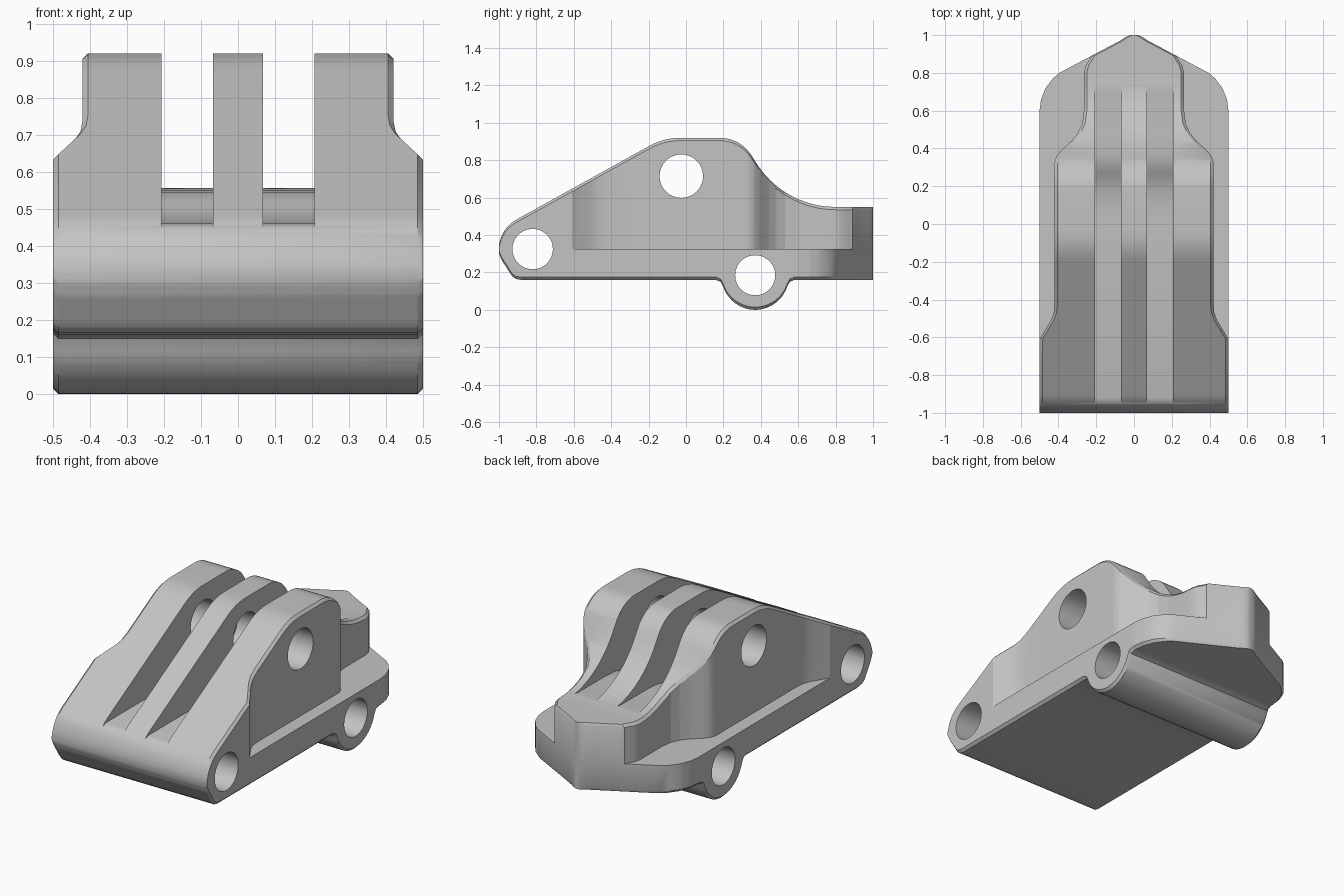
import bpy, bmesh, math

cube = bpy.data.objects.get("Cube")
if cube:
    bpy.data.objects.remove(cube, do_unlink=True)

grey = bpy.data.materials.new("light_grey")
grey.use_nodes = True
colour = (0.55, 0.55, 0.55, 1)
grey.diffuse_color = colour
grey.node_tree.nodes["Principled BSDF"].inputs["Base Color"].default_value = colour


def arc(cy, cz, r, start, end, steps):
    """Points on a circular arc, angles in degrees."""
    angles = [math.radians(start + (end - start) * i / steps) for i in range(steps + 1)]
    return [(cy + r * math.cos(a), cz + r * math.sin(a)) for a in angles]


def sample(curve, y):
    """Linear lookup along a curve whose points are sorted by y."""
    if y <= curve[0][0]:
        return curve[0][1]
    for (a, va), (b, vb) in zip(curve, curve[1:]):
        if y <= b:
            return va + (vb - va) * (y - a) / max(b - a, 1e-9)
    return curve[-1][1]


def make_object(name, bm):
    bmesh.ops.recalc_face_normals(bm, faces=bm.faces)
    mesh = bpy.data.meshes.new(name)
    bm.to_mesh(mesh)
    bm.free()
    mesh.materials.append(grey)
    obj = bpy.data.objects.new(name, mesh)
    bpy.context.collection.objects.link(obj)
    return obj


def prism(name, outline, x0, x1):
    """Extrude a (y, z) outline along x."""
    bm = bmesh.new()
    ends = [[bm.verts.new((x, y, z)) for y, z in outline] for x in (x0, x1)]
    for end in ends:
        bm.faces.new(end)
    n = len(outline)
    for i in range(n):
        j = (i + 1) % n
        bm.faces.new((ends[0][i], ends[0][j], ends[1][j], ends[1][i]))
    return make_object(name, bm)


# Side profile: upper and lower edge
top = (arc(-.82, .325, .18, 172, 120, 8) + arc(-.03, .58, .34, 120, 90, 6)
       + arc(.18, .72, .2, 90, 35, 9) + arc(.8, 1.05, .5, 215, 270, 10) + [(1, .55)])
bottom = ([(-1, .3), (-.985, .265), (-.93, .18), (-.91, .165), (-.88, .16), (.16, .16), (.185, .15)]
          + arc(.37, .18, .18, 198, 342, 20) + [(.555, .15), (.58, .16), (1, .16)])

# Plan profile: half width of the base flange and of the upper block
base_width = ([(-1, .5), (.6, .5), (.66, .492), (.72, .468), (.77, .43), (.8, .395),
               (.97, .075), (.99, .045), (1, .02)])
block_width = ([(-1, .5), (-.61, .5), (-.51, .44), (-.47, .425), (-.42, .42), (.33, .42),
                (.36, .41), (.39, .385), (.44, .33), (.48, .298), (.53, .274), (.6, .265),
                (.8, .265), (.84, .255), (.87, .235), (.89, .226), (.9, .5), (1, .5)])
LEDGE, CHAMFER = .325, .015

# Body: lofted cross-sections with chamfered rims
stations = [-1]
for y in sorted([p[0] for c in (top, bottom, base_width, block_width) for p in c]):
    if y - stations[-1] > .002:
        stations.append(y)
bm = bmesh.new()
rings = []
for y in stations:
    zt, zb, wide = sample(top, y), sample(bottom, y), sample(base_width, y)
    slim = min(wide, sample(block_width, y))
    c = min(CHAMFER, slim / 2)
    ledge = min(max(LEDGE, zb + c), zt - c)
    half = [(wide - c, zb), (wide, zb + c), (wide, ledge),
            (slim, ledge), (slim, zt - c), (slim - c, zt)]
    section = half + [(-x, z) for x, z in reversed(half)]
    rings.append([bm.verts.new((x, y, z)) for x, z in section])
for a, b in zip(rings, rings[1:]):
    for i in range(len(a)):
        j = (i + 1) % len(a)
        bm.faces.new((a[i], a[j], b[j], b[i]))
bm.faces.new(rings[0])
bm.faces.new(rings[-1])
bmesh.ops.remove_doubles(bm, verts=bm.verts, dist=1e-5)
body = make_object("bracket_body", bm)

# Slots between the three fins
floor = [(-1.1, .44), (-.95, .45), (-.92, .46), (0, .46), (.1, .465), (.18, .477), (.23, .493),
         (.27, .513), (.31, .533), (.36, .545), (.45, .55), (.7, .552), (.76, .56)]
slot = floor + [(.76, 1.1), (-1.1, 1.1)]
cutters = [prism("slot_cutter", slot, min(s * .068, s * .206), max(s * .068, s * .206))
           for s in (-1, 1)]

# Cross holes: front pivot, upper pin and lower boss
for y, z, r in ((-.82, .325, .108), (-.025, .715, .116), (.37, .185, .107)):
    cutters.append(prism("hole_cutter", arc(y, z, r, 0, 352.5, 47), -.7, .7))

bpy.context.view_layer.objects.active = body
for cutter in cutters:
    cutter.hide_render = True
    cut = body.modifiers.new("cut", 'BOOLEAN')
    cut.operation = 'DIFFERENCE'
    cut.solver = 'EXACT'
    cut.object = cutter
    bpy.ops.object.modifier_apply(modifier=cut.name)
    bpy.data.objects.remove(cutter, do_unlink=True)

# Smooth curved walls, crisp rims
bpy.ops.object.select_all(action='DESELECT')
body.select_set(True)
bpy.ops.object.shade_smooth_by_angle(angle=math.radians(28))
